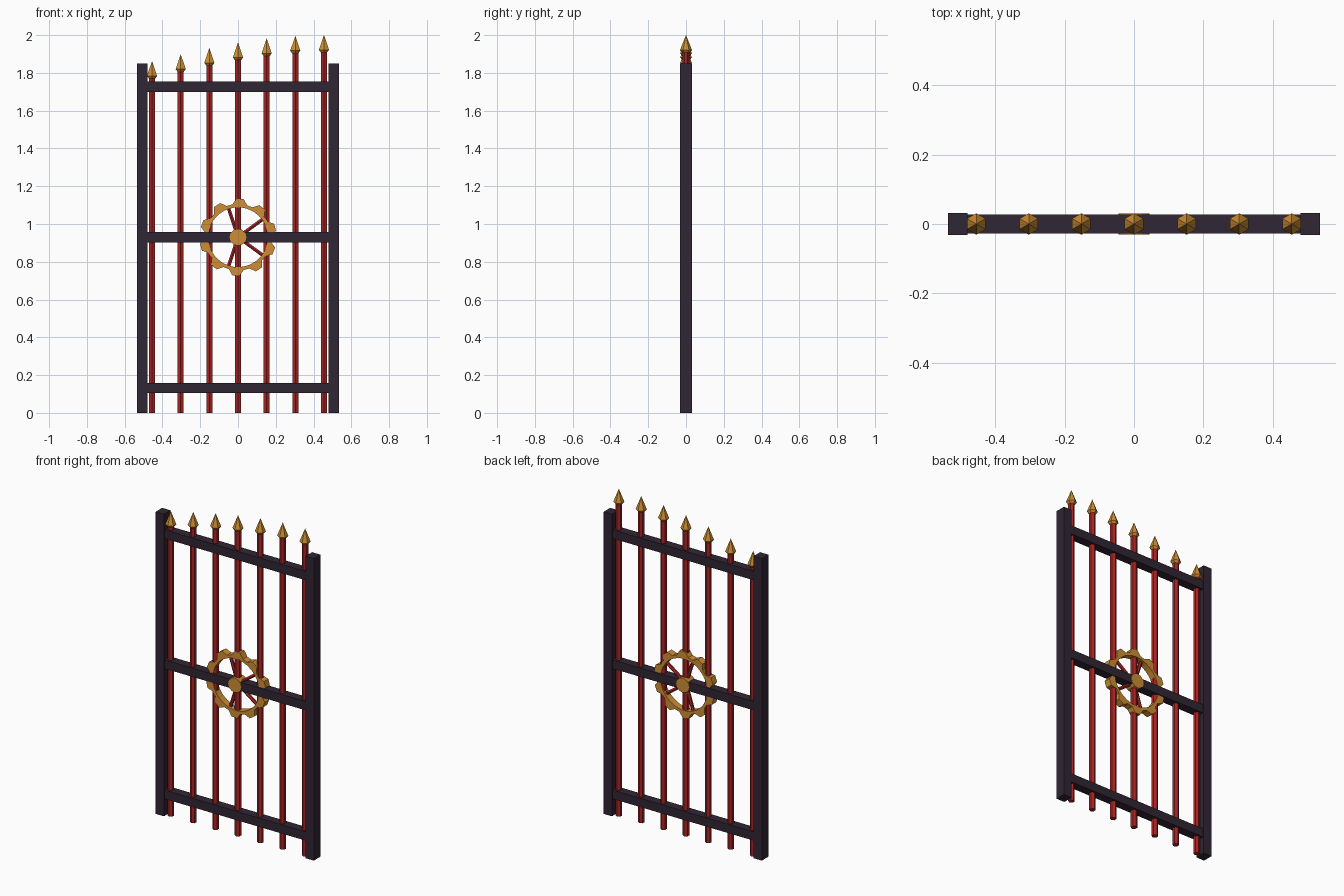
import bpy, math

if "Cube" in bpy.data.objects:
    bpy.data.objects.remove(bpy.data.objects["Cube"])


def material(name, rgb):
    m = bpy.data.materials.new(name)
    m.diffuse_color = (*rgb, 1)
    m.use_nodes = True
    m.node_tree.nodes["Principled BSDF"].inputs["Base Color"].default_value = m.diffuse_color
    return m


DARK = material("dark iron", (0.030, 0.019, 0.034))
RED = material("red paint", (0.40, 0.018, 0.018))
GOLD = material("gold", (0.62, 0.27, 0.033))


def make(name, verts, faces, mat):
    me = bpy.data.meshes.new(name)
    me.from_pydata(verts, [], faces)
    me.materials.append(mat)
    ob = bpy.data.objects.new(name, me)
    bpy.context.collection.objects.link(ob)
    return ob


def box(name, x0, x1, y, z0, z1, mat):
    v = [(a, b, c) for c in (z0, z1) for a, b in ((x0, -y), (x1, -y), (x1, y), (x0, y))]
    f = [(3, 2, 1, 0), (4, 5, 6, 7)] + [(i, (i + 1) % 4, (i + 1) % 4 + 4, i + 4) for i in range(4)]
    return make(name, v, f, mat)


def lathe(name, profile, n, mat):
    """Closed solid turned around z from (radius, height) pairs."""
    v, f = [], []
    for r, z in profile:
        for i in range(n):
            a = math.pi / 2 + 2 * math.pi * i / n
            v.append((r * math.cos(a), r * math.sin(a), z))
    for k in range(len(profile) - 1):
        for i in range(n):
            j = (i + 1) % n
            f.append((k * n + i, k * n + j, k * n + n + j, k * n + n + i))
    f.append(tuple(reversed(range(n))))
    f.append(tuple(range(len(v) - n, len(v))))
    return make(name, v, f, mat)


# Posts and rails
for side, s in (("left", -1), ("right", 1)):
    box(side + "_post", *sorted((s * 0.48, s * 0.536)), 0.032, 0, 1.85, DARK)
for name, z in (("bottom_rail", 0.132), ("middle_rail", 0.93), ("top_rail", 1.727)):
    box(name, -0.485, 0.485, 0.027, z - 0.027, z + 0.027, DARK)

# Bars with spear tips rising along a curve
for i in range(7):
    x = -0.455 + i * 0.91 / 6
    tip = 1.862 + 0.138 * math.sin(i / 6 * math.pi / 2)
    lathe("bar", [(0.0185, 0), (0.0185, tip - 0.085)], 6, RED).location.x = x
    spear = lathe("spear_tip", [(0.019, -0.092), (0.031, -0.078), (0.0005, 0)], 6, GOLD)
    spear.location = (x, 0, tip)

# Toothed wheel rim
CZ, TEETH, DEPTH = 0.93, 10, 0.021
pitch = 2 * math.pi / TEETH
outline = []
for t in range(TEETH):
    for off, r in ((-0.36, 0.176), (-0.15, 0.204), (0.15, 0.204), (0.36, 0.176)):
        outline.append((math.radians(87) + (t + off) * pitch, r))
n = len(outline)
verts = []
for y in (-DEPTH, DEPTH):
    for inner in (False, True):
        for a, r in outline:
            r = 0.158 if inner else r
            verts.append((r * math.cos(a), y, CZ + r * math.sin(a)))
faces = []
for i in range(n):
    j = (i + 1) % n
    faces += [(i, j, n + j, n + i), (2 * n + j, 2 * n + i, 3 * n + i, 3 * n + j),
              (j, i, 2 * n + i, 2 * n + j), (n + i, n + j, 3 * n + j, 3 * n + i)]
make("wheel_rim", verts, faces, GOLD)

# Spokes
for k in range(5):
    spoke = lathe("spoke", [(0.0105, 0.01), (0.0105, 0.165)], 6, RED)
    spoke.location.z = CZ
    spoke.rotation_euler.y = math.pi / 2 - math.radians(36 + 72 * k)

# Hub
hub = lathe("hub", [(0.045, -0.031), (0.045, 0.031)], 12, GOLD)
hub.location.z = CZ
hub.rotation_euler.x = math.pi / 2
